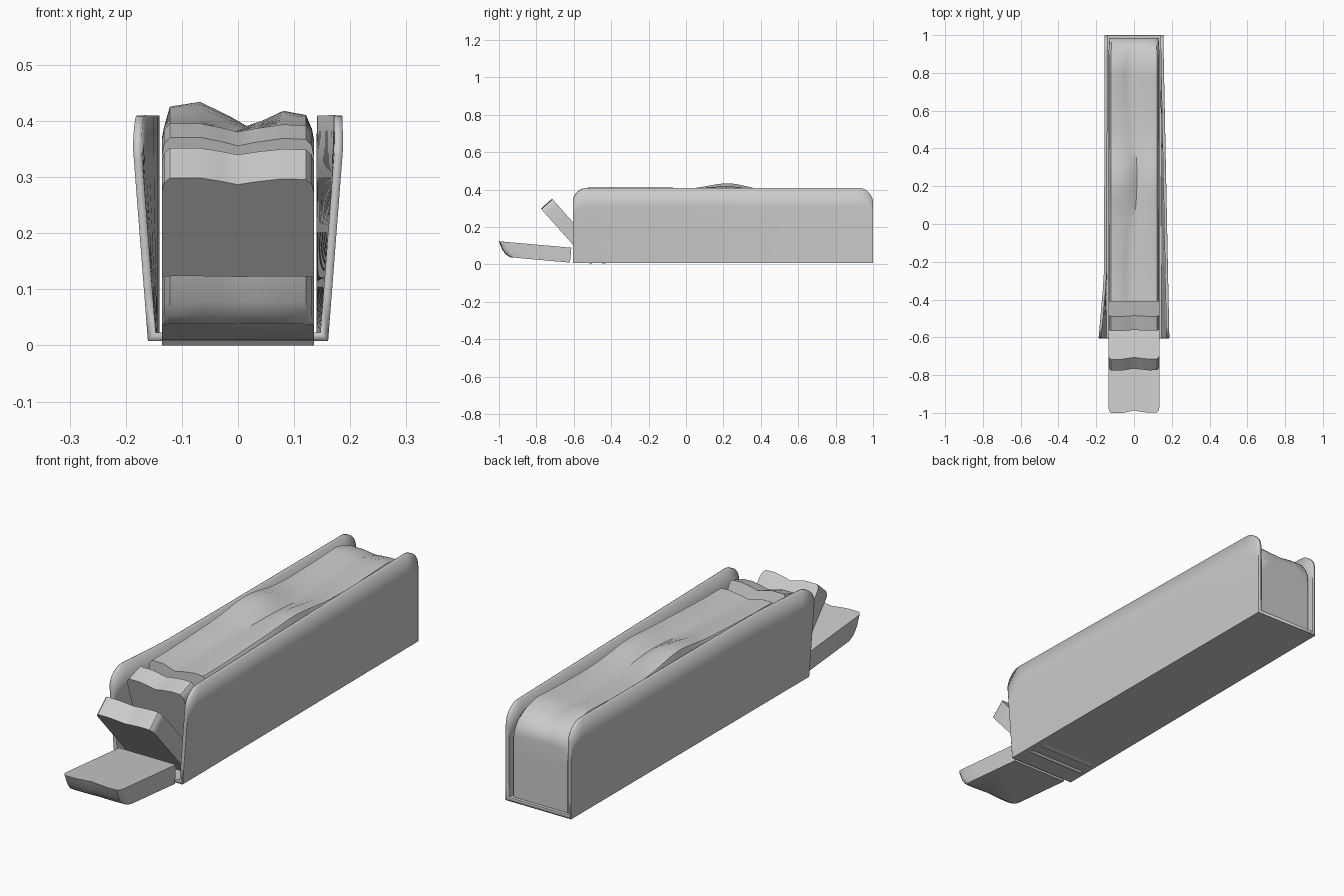
import bpy, math
from mathutils import Matrix, Vector

if "Cube" in bpy.data.objects:
    bpy.data.objects.remove(bpy.data.objects["Cube"])


def finish(name, verts, faces, angle):
    me = bpy.data.meshes.new(name)
    me.from_pydata(verts, [], faces)
    ob = bpy.data.objects.new(name, me)
    bpy.context.collection.objects.link(ob)
    bpy.ops.object.select_all(action='DESELECT')
    ob.select_set(True)
    bpy.context.view_layer.objects.active = ob
    bpy.ops.object.mode_set(mode='EDIT')
    bpy.ops.mesh.select_all(action='SELECT')
    bpy.ops.mesh.normals_make_consistent(inside=False)
    bpy.ops.object.mode_set(mode='OBJECT')
    bpy.ops.object.shade_smooth_by_angle(angle=math.radians(angle))
    return ob


def section(y, h, w=0.135, crease=0.0, dip=0.016, left=0.0, right=0.0, z0=0.0):
    """Bread outline: straight sides, rounded shoulders, creased top."""
    side = [(-w, z0), (-w, h * 0.35), (-w, h * 0.7), (-w, h - 0.03),
            (-w * 0.975, h - 0.012), (-w * 0.9, h + left * 0.75)]
    top = [(-w * 0.5, h + left), (crease - 0.03, h - dip * 0.5 + left * 0.5),
           (crease, h - dip + left * 0.25),
           (crease + 0.03, h - dip * 0.6 + right * 0.6), (w * 0.6, h - 0.002 + right)]
    other = [(w * 0.9, h - 0.004 + right * 0.7), (w * 0.975, h - 0.016),
             (w, h - 0.034), (w, h * 0.7), (w, h * 0.35), (w, z0)]
    return [Vector((x, y, z)) for x, z in side + top + other]


def loft(name, rings, mat=Matrix(), angle=35):
    n = len(rings[0])
    verts = [mat @ v for r in rings for v in r]
    faces = [tuple(range(n)), tuple(range(len(verts) - n, len(verts)))]
    for i in range(len(rings) - 1):
        for j in range(n):
            k = (j + 1) % n
            faces.append((i*n + j, i*n + k, (i+1)*n + k, (i+1)*n + j))
    return finish(name, verts, faces, angle)


def place(y, z, lean):
    return Matrix.Translation((0, y, z)) @ Matrix.Rotation(math.radians(lean), 4, 'X')


# Main loaf with a wandering crease, a swollen middle and a rounded back end
rings = []
for i in range(29):
    y = -0.41 + 1.25 * i / 28
    swell = math.exp(-((y - 0.23) / 0.14) ** 2)
    wave = 0.006 * math.sin(7 * y + 1)
    rings.append(section(y, 0.397 + wave, 0.135, 0.016 * math.cos(6 * (y - 0.25)),
                         0.018, 0.034 * swell, 0.02 * swell, 0.02))
for i in range(1, 9):
    a = math.pi / 2 * i / 8
    rings.append(section(0.84 + 0.145 * math.sin(a), 0.395 - 0.1 * (1 - math.cos(a)),
                         0.135 - 0.007 * (1 - math.cos(a)), -0.014 * (1 - i / 8),
                         0.016 * (1 - i / 8), z0=0.02))
loft("loaf", rings)

# Two leaning slices
loft("leaning_slice", [section(t, 0.4) for t in (0, 0.08)], place(-0.51, 0.0, 41.7))
loft("upright_slice", [section(t, 0.388) for t in (0, 0.08)], place(-0.446, 0.002, 18))

# End slice lying flat, crust side down
loft("heel_slice", [section(t, h, dip=d) for t, h, d in
                    ((0, 0.32, 0.004), (0.012, 0.345, 0.008), (0.035, 0.366, 0.01),
                     (0.08, 0.39, 0.014))], place(-0.62, 0.01, 84.9))

# Open-ended wrapper: U-shaped sheet with rounded upper corners and flared front
R = 0.08
arc = [math.pi / 2 * i / 8 for i in range(9)]
cols = [(-0.605 + R - R * math.cos(a), 0.33 + R * math.sin(a)) for a in arc]
cols += [(-0.45 + 0.1 * i, 0.41) for i in range(14)]
cols += [(1.0 - R + R * math.sin(a), 0.33 + R * math.cos(a)) for a in arc]
verts, faces = [], []
levels = (1, 0.75, 0.5, 0.25, 0)
for y, top in cols:
    f = (1 - y) / 1.6
    base = 0.155 + 0.005 * f
    left_flare = 0.027 * min(1, max(0, (-0.28 - y) / 0.32))
    right_flare = 0.027 * f
    zs = [0.008 + (top - 0.008) * s for s in levels]
    verts += [(-base - left_flare * min(1, z / 0.35), y, z) for z in zs]
    verts += [(base + right_flare * min(1, z / 0.35), y, z) for z in reversed(zs)]
n = 2 * len(levels)
for i in range(len(cols) - 1):
    for j in range(n - 1):
        faces.append((i*n + j, i*n + j + 1, (i+1)*n + j + 1, (i+1)*n + j))
wrapper = finish("wrapper", verts, faces, 30)
# make the outer sheet face outwards so the thickness goes inwards
p = wrapper.data.polygons[n // 2 + n * 5]
if p.normal.dot(Vector((p.center.x, 0, p.center.z - 0.2))) < 0:
    wrapper.data.flip_normals()
mod = wrapper.modifiers.new("thickness", 'SOLIDIFY')
mod.thickness = 0.015
mod.offset = -1
mod.use_even_offset = True
